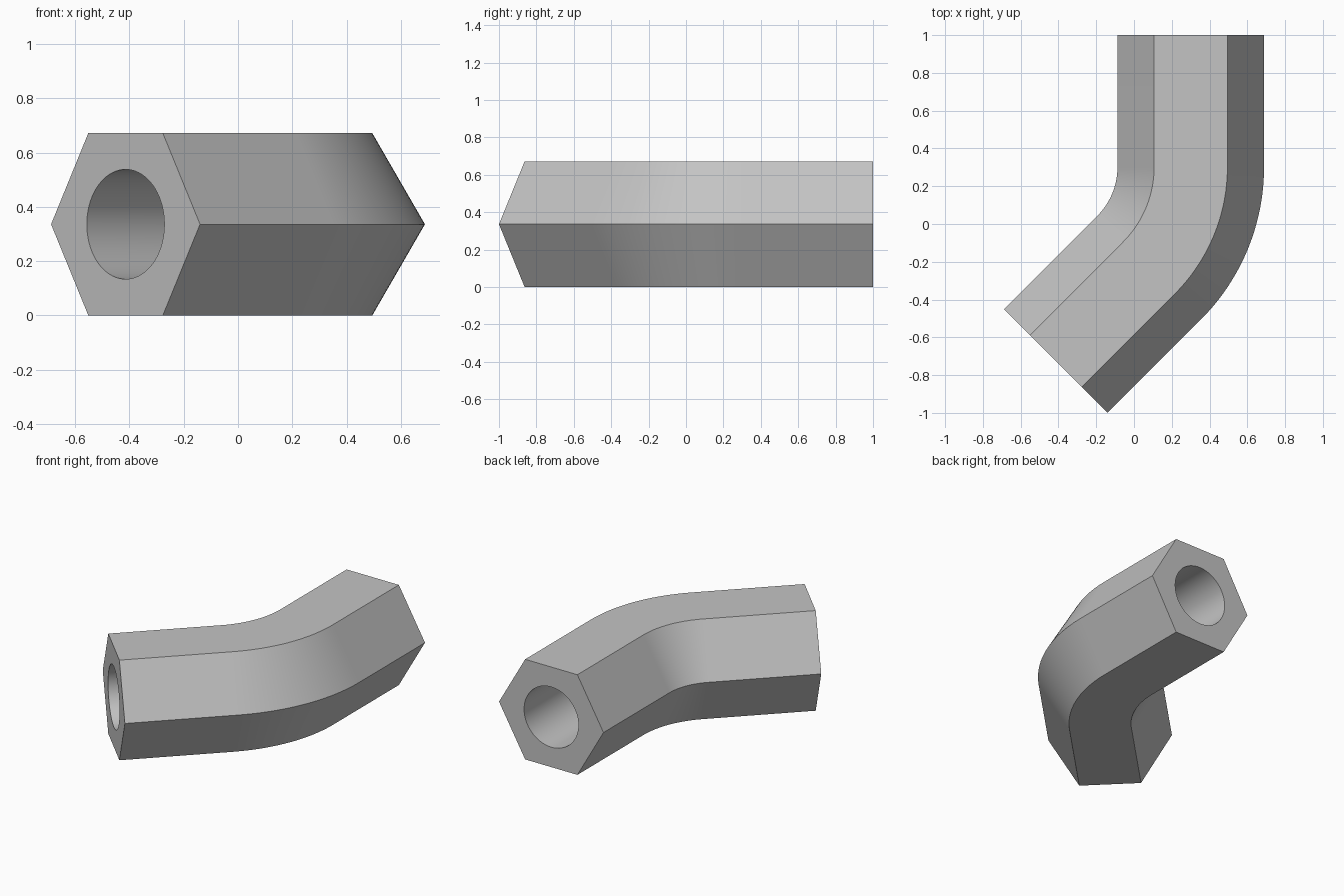
import bpy
import bmesh
from math import cos, sin, tan, pi, radians, sqrt
from mathutils import Vector

if "Cube" in bpy.data.objects:
    bpy.data.objects.remove(bpy.data.objects["Cube"])

HEX = 0.388            # corner radius of the hexagonal section
BORE = 0.202           # radius of the round hole
BEND = 0.755           # centreline bend radius
TURN = radians(45)
ARC_STEPS = 24
PER_SIDE = 12          # bore segments per hexagon side
LEG = (2 - HEX / sqrt(2)) / (1 + 1 / sqrt(2))    # end to corner of the centreline
STRAIGHT = LEG - BEND * tan(TURN / 2)
CENTRE_X = ((LEG + HEX) / sqrt(2) - HEX) / 2
HEIGHT = HEX * sqrt(3) / 2

# Centreline stations: position and sideways direction
pivot = Vector((CENTRE_X - BEND, 1 - STRAIGHT, HEIGHT))
stations = []
for i in range(ARC_STEPS + 1):
    a = -TURN * i / ARC_STEPS
    side = Vector((cos(a), sin(a), 0))
    stations.append((pivot + side * BEND, side))
for index, sign in ((0, 1), (-1, -1)):
    pos, side = stations[index]
    along = Vector((-side.y, side.x, 0)) * sign
    end = (pos + along * STRAIGHT, side)
    stations.insert(0 if sign > 0 else len(stations), end)

bm = bmesh.new()


def sweep(radius, count):
    """Sweep a regular polygon along the centreline and return its rings."""
    rings = []
    for pos, side in stations:
        rings.append([bm.verts.new(pos + side * radius * cos(2 * pi * k / count)
                                   + Vector((0, 0, radius * sin(2 * pi * k / count))))
                      for k in range(count)])
    for r0, r1 in zip(rings, rings[1:]):
        for k in range(count):
            n = (k + 1) % count
            bm.faces.new((r0[k], r0[n], r1[n], r1[k]))
    return rings


# Outer hexagonal wall and inner bore
outer = sweep(HEX, 6)
inner = sweep(BORE, 6 * PER_SIDE)

# End faces around the hole
for end in (0, -1):
    hexagon, hole = outer[end], inner[end]
    for k in range(6):
        arc = [hole[(k * PER_SIDE + j) % len(hole)] for j in range(PER_SIDE + 1)]
        bm.faces.new([hexagon[k], hexagon[(k + 1) % 6]] + arc[::-1])

bmesh.ops.recalc_face_normals(bm, faces=bm.faces)
mesh = bpy.data.meshes.new("bent_hex_tube")
bm.to_mesh(mesh)
bm.free()
tube = bpy.data.objects.new("bent_hex_tube", mesh)
bpy.context.collection.objects.link(tube)

# Plain grey material
grey = bpy.data.materials.new("plain_grey")
grey.use_nodes = True
colour = (0.55, 0.55, 0.55, 1)
grey.diffuse_color = colour
grey.node_tree.nodes["Principled BSDF"].inputs["Base Color"].default_value = colour
mesh.materials.append(grey)

# Smooth around the bend and bore, sharp along the hexagon edges
bpy.ops.object.select_all(action='DESELECT')
tube.select_set(True)
bpy.context.view_layer.objects.active = tube
bpy.ops.object.shade_smooth_by_angle(angle=radians(30))
